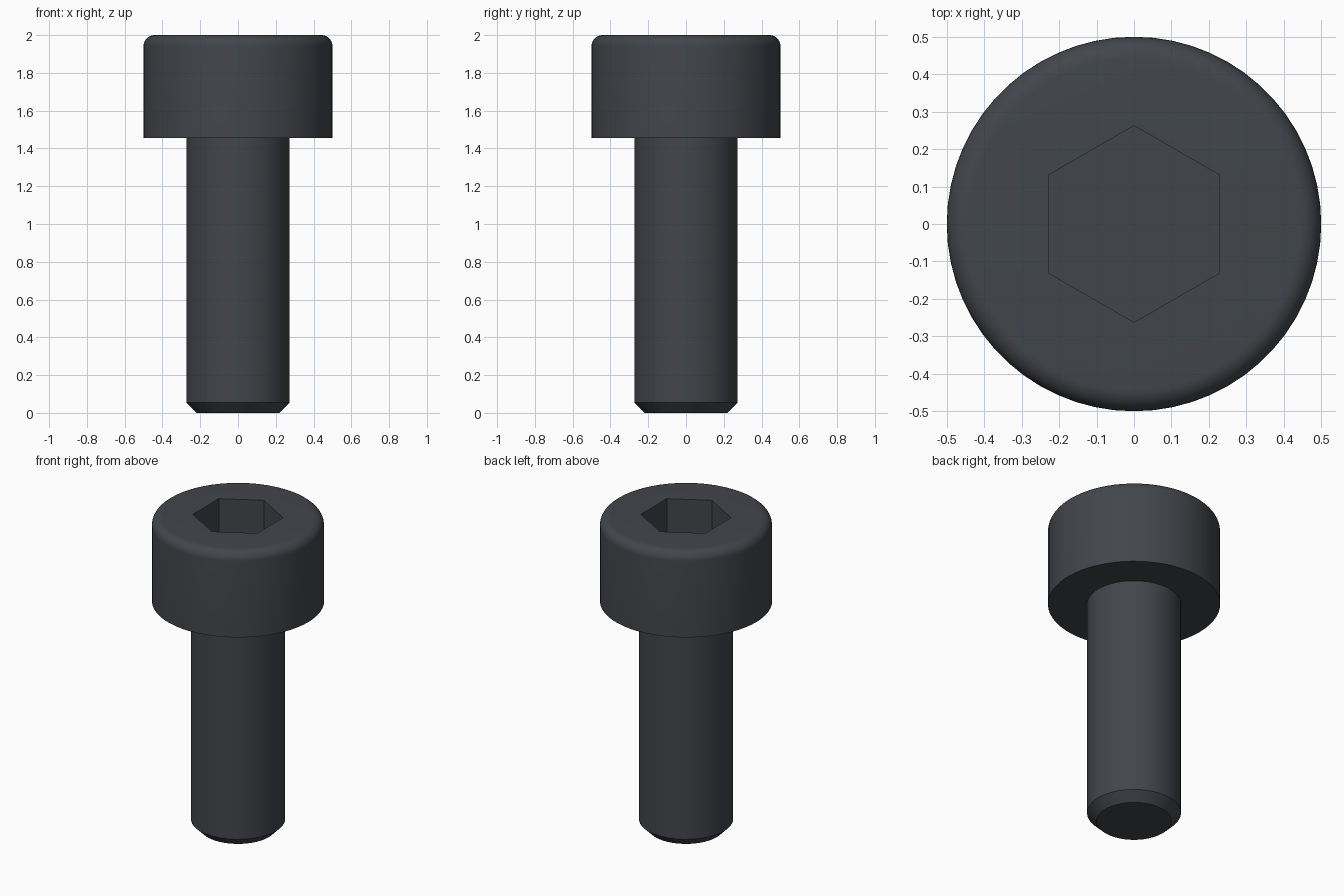
import bpy, bmesh
from math import sin, cos, pi, radians

if "Cube" in bpy.data.objects:
    bpy.data.objects.remove(bpy.data.objects["Cube"], do_unlink=True)

SEGMENTS = 60
HEAD_R, SHANK_R = 0.5, 0.2727
TOP, SEAT = 2.0, 1.4545          # head top and underside heights
FILLET, CHAMFER = 0.058, 0.055
HEX_R, HEX_DEPTH = 0.2625, 0.27

steel = bpy.data.materials.new("black oxide steel")
steel.use_nodes = True
colour = (0.055, 0.06, 0.07, 1)
steel.diffuse_color = colour
steel.node_tree.nodes["Principled BSDF"].inputs["Base Color"].default_value = colour


def ring(bm, radius, z, count=SEGMENTS, turn=0.0):
    """A circle of vertices."""
    angles = [turn + 2 * pi * i / count for i in range(count)]
    return [bm.verts.new((radius * cos(a), radius * sin(a), z)) for a in angles]


def skin(bm, low, high):
    """Quads joining two rings of equal count."""
    n = len(low)
    for i in range(n):
        j = (i + 1) % n
        bm.faces.new((low[i], low[j], high[j], high[i]))


def lathe(bm, profile):
    """Revolve (radius, z) points; returns the rings."""
    rings = [ring(bm, r, z) for r, z in profile]
    for low, high in zip(rings, rings[1:]):
        skin(bm, low, high)
    return rings


def finish(bm, name):
    mesh = bpy.data.meshes.new(name)
    bm.to_mesh(mesh)
    bm.free()
    obj = bpy.data.objects.new(name, mesh)
    bpy.context.collection.objects.link(obj)
    mesh.materials.append(steel)
    bpy.ops.object.select_all(action="DESELECT")
    obj.select_set(True)
    bpy.context.view_layer.objects.active = obj
    bpy.ops.object.shade_smooth_by_angle(angle=radians(30))


# Head: flat underside, straight side, rounded top rim
bm = bmesh.new()
profile = [(SHANK_R, SEAT), (HEAD_R, SEAT)]
for i in range(9):
    a = i / 8 * pi / 2
    profile.append((HEAD_R - FILLET * (1 - cos(a)), TOP - FILLET * (1 - sin(a))))
rim = lathe(bm, profile)[-1]

# Hexagonal socket, with corners pointing to the front and back
mouth = ring(bm, HEX_R, TOP, 6, pi / 6)
floor = ring(bm, HEX_R, TOP - HEX_DEPTH, 6, pi / 6)
skin(bm, mouth, floor)
bm.faces.new(floor)

# Flat top: one panel per socket side
step = SEGMENTS // 6
for k in range(6):
    start = step // 2 + k * step
    arc = [rim[(start + i) % SEGMENTS] for i in range(step + 1)]
    bm.faces.new(arc + [mouth[(k + 1) % 6], mouth[k]])
finish(bm, "socket_head")

# Shank with a chamfered tip
bm = bmesh.new()
rings = lathe(bm, [(SHANK_R - CHAMFER, 0), (SHANK_R, CHAMFER), (SHANK_R, SEAT)])
bm.faces.new(rings[0][::-1])
finish(bm, "shank")
